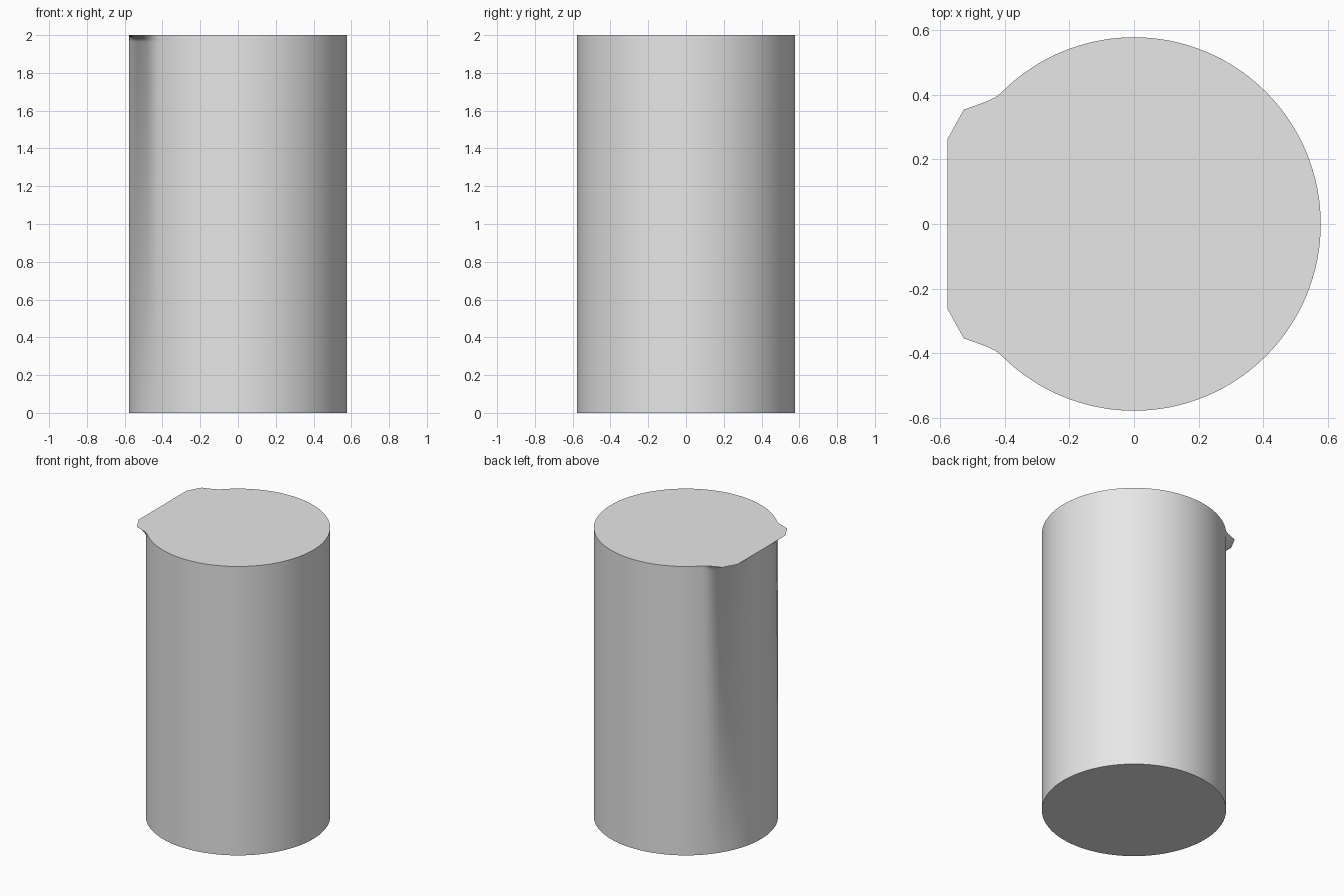
import bpy, bmesh, math

if "Cube" in bpy.data.objects:
    bpy.data.objects.remove(bpy.data.objects["Cube"], do_unlink=True)

RADIUS, HEIGHT = 0.578, 2.0
LIP_DROP = 0.035
STEPS = 96

# Half outline of the flared lip, from the middle of its flat edge outward
lip = [(-RADIUS, RADIUS * math.tan(math.radians(a))) for a in range(0, 24, 2)]
lip += [(-RADIUS, 0.262), (-0.553, 0.307), (-0.527, 0.354),
        (-0.49, 0.367), (-0.455, 0.38), (-0.43, 0.392)]
start = math.radians(44.5)
half = lip + [(-RADIUS * math.cos(a), RADIUS * math.sin(a))
              for a in (start + (math.pi - start) * i / STEPS for i in range(STEPS + 1))]

# Mirror it into the full top outline
outline = half + [(x, -y) for x, y in reversed(half[1:-1])]


def ring(bm, z, flare):
    """Body circle at height z, blended towards the lip outline by flare."""
    verts = []
    for x, y in outline:
        r = math.hypot(x, y)
        k = (RADIUS + (r - RADIUS) * flare) / r
        verts.append(bm.verts.new((x * k, y * k, z)))
    return verts


# Body: straight wall, short flared underside of the lip, flat caps
bm = bmesh.new()
rings = [ring(bm, z, f) for z, f in (
    (0, 0), (HEIGHT - LIP_DROP, 0), (HEIGHT - LIP_DROP * 0.45, 0.4), (HEIGHT, 1))]
count = len(outline)
for low, high in zip(rings, rings[1:]):
    for i in range(count):
        j = (i + 1) % count
        bm.faces.new((low[i], low[j], high[j], high[i]))
bm.faces.new(rings[0])
bm.faces.new(rings[-1])
bmesh.ops.recalc_face_normals(bm, faces=bm.faces)
mesh = bpy.data.meshes.new("cylinder_body")
bm.to_mesh(mesh)
bm.free()
body = bpy.data.objects.new("cylinder_body", mesh)
bpy.context.collection.objects.link(body)

# Plain grey material
grey = bpy.data.materials.new("light_grey")
grey.use_nodes = True
colour = (0.8, 0.8, 0.8, 1)
grey.diffuse_color = colour
grey.node_tree.nodes["Principled BSDF"].inputs["Base Color"].default_value = colour
mesh.materials.append(grey)

# Smooth wall with crisp cap edges
bpy.ops.object.select_all(action='DESELECT')
body.select_set(True)
bpy.context.view_layer.objects.active = body
bpy.ops.object.shade_smooth_by_angle(angle=math.radians(50))
